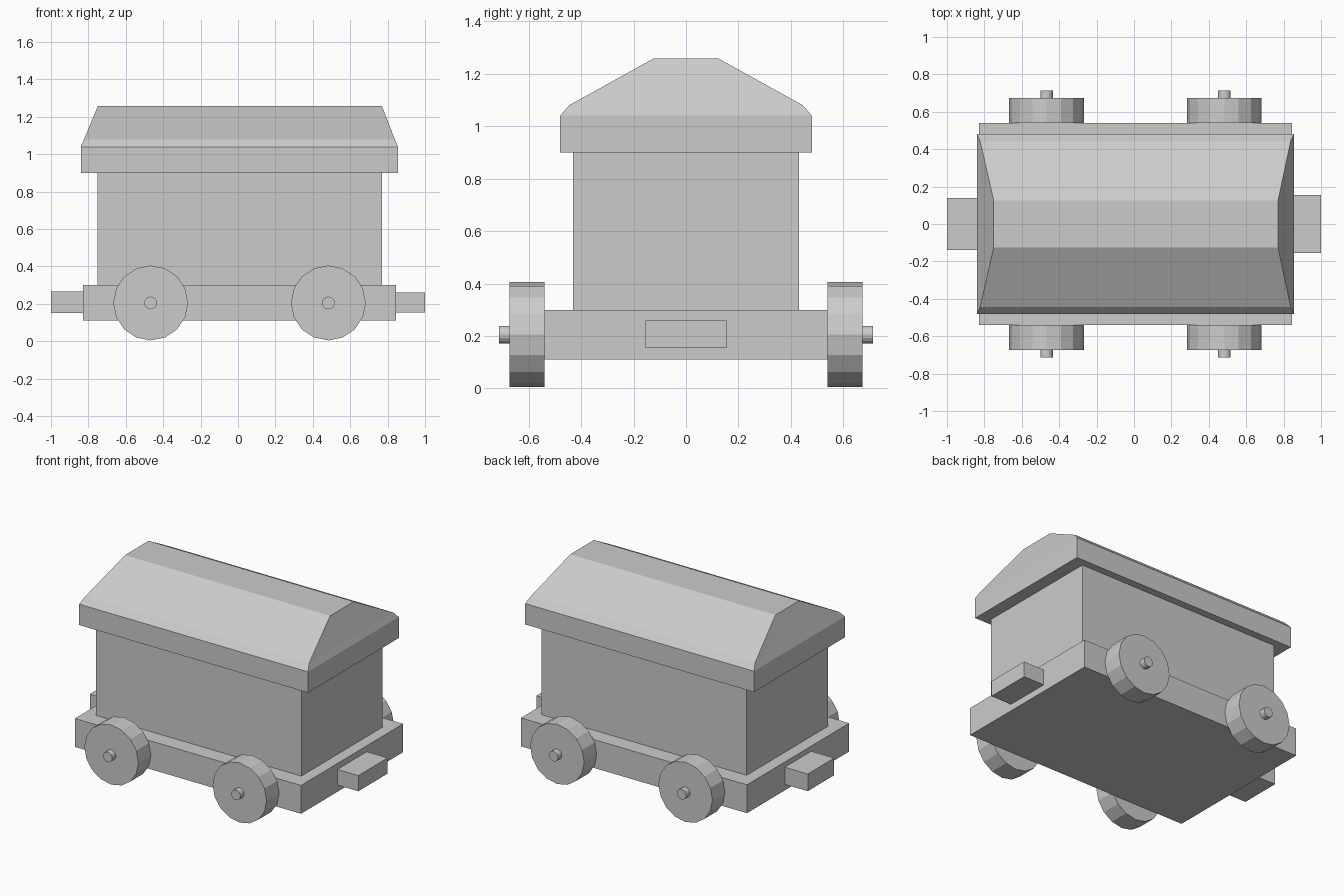
import bpy
import bmesh
from math import cos, sin, tau

old = bpy.data.objects.get("Cube")
if old:
    bpy.data.objects.remove(old, do_unlink=True)

# Single plain grey for the whole wagon
grey = bpy.data.materials.new("plain_grey")
grey.use_nodes = True
colour = (0.6, 0.6, 0.6, 1)
grey.diffuse_color = colour
grey.node_tree.nodes["Principled BSDF"].inputs["Base Color"].default_value = colour


def loft(name, rings):
    """Join equal-sized rings of points into a closed, flat-shaded solid."""
    bm = bmesh.new()
    loops = [[bm.verts.new(p) for p in ring] for ring in rings]
    for a, b in zip(loops, loops[1:]):
        for i in range(len(a)):
            j = (i + 1) % len(a)
            bm.faces.new((a[i], a[j], b[j], b[i]))
    bm.faces.new(loops[0])
    bm.faces.new(loops[-1])
    bmesh.ops.recalc_face_normals(bm, faces=bm.faces)
    mesh = bpy.data.meshes.new(name)
    bm.to_mesh(mesh)
    bm.free()
    mesh.materials.append(grey)
    obj = bpy.data.objects.new(name, mesh)
    bpy.context.collection.objects.link(obj)
    return obj


def rect(x0, x1, half_y, z):
    return [(x0, -half_y, z), (x1, -half_y, z), (x1, half_y, z), (x0, half_y, z)]


def box(name, x0, x1, half_y, z0, z1):
    return loft(name, [rect(x0, x1, half_y, z0), rect(x0, x1, half_y, z1)])


def disc(name, x, z, radius, y0, y1, sides=16):
    angles = [tau * i / sides for i in range(sides)]
    return loft(name, [[(x + radius * cos(a), y, z + radius * sin(a)) for a in angles]
                       for y in (y0, y1)])


# Chassis, cabin and couplings
box("chassis", -0.83, 0.845, 0.54, 0.11, 0.30)
box("cabin", -0.75, 0.77, 0.43, 0.30, 0.90)
box("right_coupling", -1.0, -0.83, 0.14, 0.15, 0.265)
box("left_coupling", 0.845, 1.0, 0.155, 0.155, 0.26)

# Hipped roof with a straight eave, a small shoulder and a flat ridge
loft("roof", [
    rect(-0.84, 0.855, 0.48, 0.90),
    rect(-0.84, 0.855, 0.48, 1.04),
    rect(-0.823, 0.838, 0.445, 1.08),
    rect(-0.75, 0.77, 0.125, 1.257),
])

# Wheels with protruding axle ends
for end, x in (("right", -0.467), ("left", 0.483)):
    for face, s in (("front", -1), ("back", 1)):
        disc(f"{face}_{end}_wheel", x, 0.205, 0.2, s * 0.54, s * 0.673)
        disc(f"{face}_{end}_axle_end", x, 0.205, 0.034, s * 0.673, s * 0.713)
